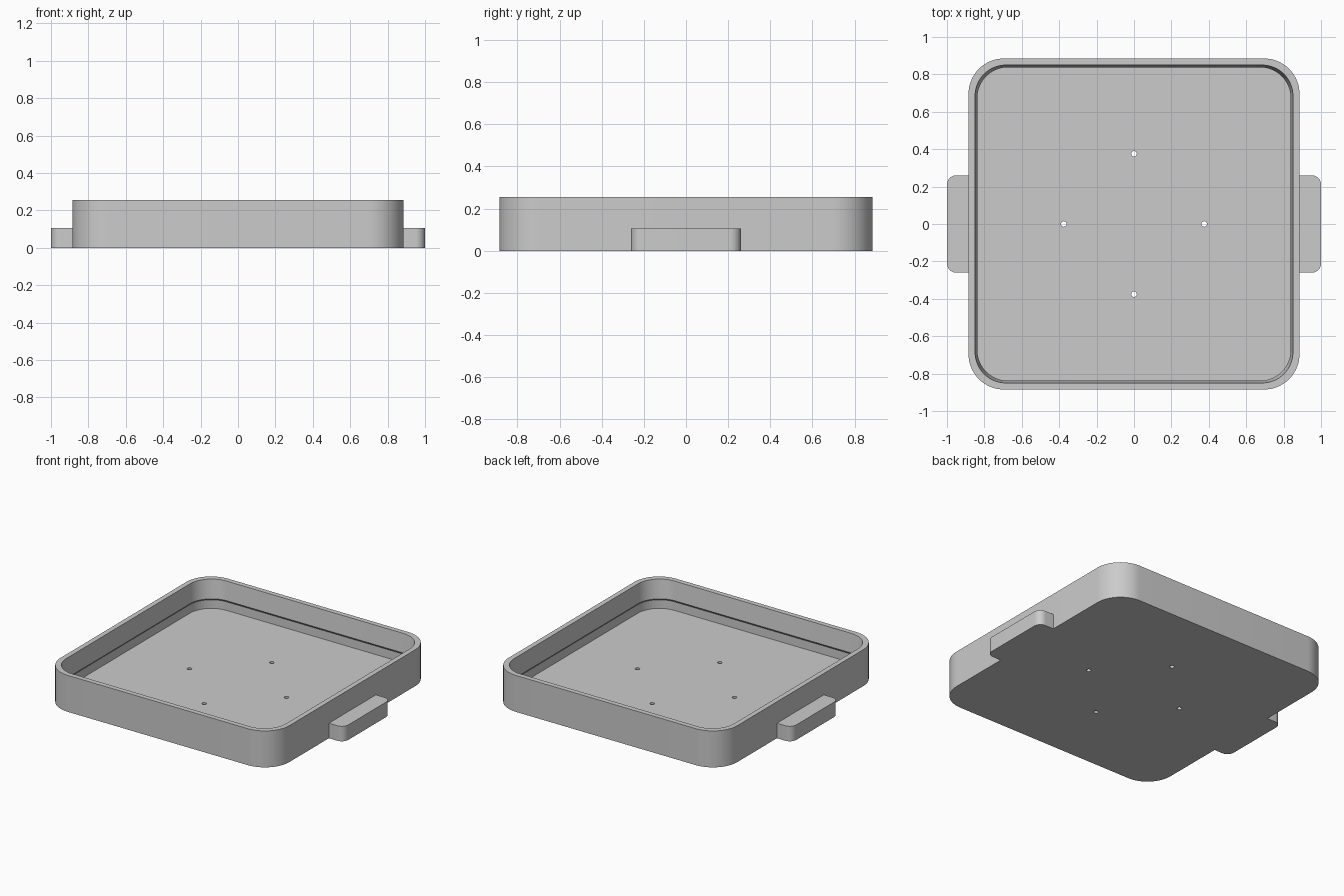
import bpy, bmesh
from math import sin, cos, pi, radians

if "Cube" in bpy.data.objects:
    bpy.data.objects.remove(bpy.data.objects["Cube"])

grey = bpy.data.materials.new("plain grey")
grey.use_nodes = True
colour = (0.6, 0.6, 0.6, 1)
grey.diffuse_color = colour
grey.node_tree.nodes["Principled BSDF"].inputs["Base Color"].default_value = colour


def arc(cx, cy, radius, start, steps=16):
    """Quarter circle, anticlockwise."""
    return [(cx + radius * cos(start + pi / 2 * i / steps),
             cy + radius * sin(start + pi / 2 * i / steps)) for i in range(steps + 1)]


def rounded_square(half, radius):
    c = half - radius
    points = []
    for k, (sx, sy) in enumerate([(1, 1), (-1, 1), (-1, -1), (1, -1)]):
        points += arc(sx * c, sy * c, radius, k * pi / 2)
    return points


def loft(name, outlines):
    """Skin a stack of (outline, z) loops and cap both ends."""
    bm = bmesh.new()
    rings = [[bm.verts.new((x, y, z)) for x, y in pts] for pts, z in outlines]
    count = len(rings[0])
    for low, high in zip(rings, rings[1:]):
        for i in range(count):
            j = (i + 1) % count
            bm.faces.new((low[i], low[j], high[j], high[i]))
    bm.faces.new(rings[0][::-1])
    bm.faces.new(rings[-1])
    bmesh.ops.recalc_face_normals(bm, faces=bm.faces)
    mesh = bpy.data.meshes.new(name)
    bm.to_mesh(mesh)
    bm.free()
    mesh.materials.append(grey)
    obj = bpy.data.objects.new(name, mesh)
    bpy.context.collection.objects.link(obj)
    return obj


def smooth(obj):
    bpy.ops.object.select_all(action='DESELECT')
    obj.select_set(True)
    bpy.context.view_layer.objects.active = obj
    bpy.ops.object.shade_smooth_by_angle(angle=radians(25))


# Tray: outer wall, rim, tapered inner wall, undercut, recess and floor
profile = [(0.885, 0.19, 0), (0.885, 0.19, 0.255), (0.85, 0.165, 0.255),
           (0.838, 0.165, 0.125), (0.85, 0.165, 0.11), (0.85, 0.165, 0.05)]
tray = loft("tray", [(rounded_square(h, r), z) for h, r, z in profile])

# Four small holes through the floor
bm = bmesh.new()
for k in range(4):
    made = bmesh.ops.create_cone(bm, cap_ends=True, segments=20, radius1=0.015,
                                 radius2=0.015, depth=0.3)
    bmesh.ops.translate(bm, verts=made["verts"],
                        vec=(0.375 * cos(k * pi / 2), 0.375 * sin(k * pi / 2), 0))
mesh = bpy.data.meshes.new("hole_cutter")
bm.to_mesh(mesh)
bm.free()
mesh.materials.append(grey)
cutter = bpy.data.objects.new("hole_cutter", mesh)
bpy.context.collection.objects.link(cutter)
cut = tray.modifiers.new("holes", 'BOOLEAN')
cut.object = cutter
cut.operation = 'DIFFERENCE'
cut.solver = 'EXACT'
bpy.context.view_layer.objects.active = tray
bpy.ops.object.modifier_apply(modifier=cut.name)
bpy.data.objects.remove(cutter)
smooth(tray)

# Side handles with rounded outer corners
for name, side in (("left_handle", 1), ("right_handle", -1)):
    pts = [(0.885, -0.26)] + arc(0.95, -0.21, 0.05, -pi / 2) \
        + arc(0.95, 0.21, 0.05, 0) + [(0.885, 0.26)]
    pts = [(side * x, y) for x, y in pts]
    smooth(loft(name, [(pts, 0), (pts, 0.105)]))
